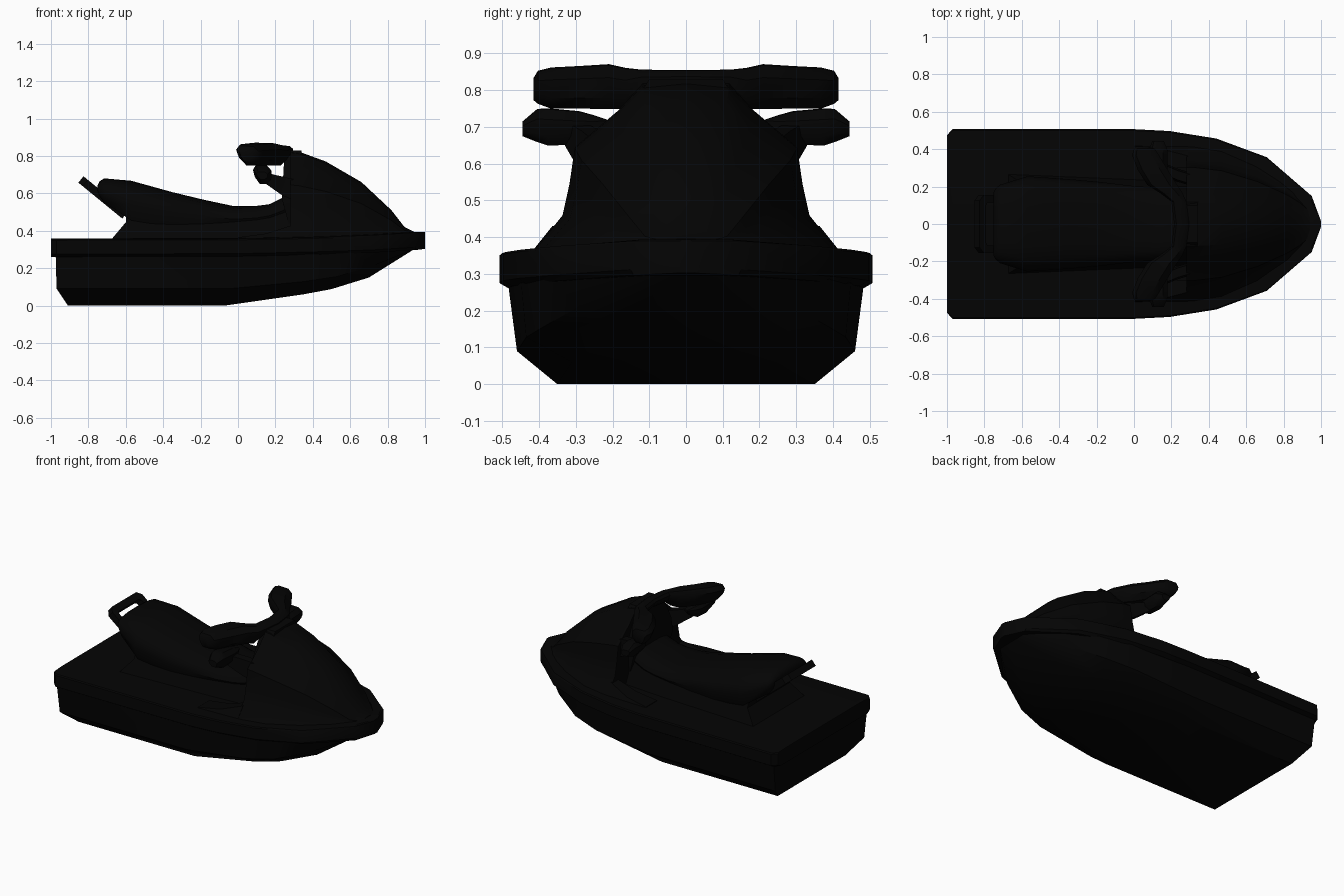
import bpy, bmesh, math
from mathutils import Vector

if "Cube" in bpy.data.objects:
    bpy.data.objects.remove(bpy.data.objects["Cube"])

black = bpy.data.materials.new("matte_black")
black.use_nodes = True
black.diffuse_color = (0.0012, 0.0012, 0.0012, 1)
black.node_tree.nodes["Principled BSDF"].inputs["Base Color"].default_value = (0.0012, 0.0012, 0.0012, 1)


def loft(name, rings, angle=35):
    """Skin closed rings of equal length and cap both ends."""
    bm = bmesh.new()
    rows = [[bm.verts.new(p) for p in ring] for ring in rings]
    n = len(rows[0])
    for a, b in zip(rows, rows[1:]):
        for i in range(n):
            j = (i + 1) % n
            bm.faces.new((a[i], a[j], b[j], b[i]))
    bm.faces.new(rows[0])
    bm.faces.new(rows[-1])
    bmesh.ops.remove_doubles(bm, verts=bm.verts, dist=0.0005)
    bmesh.ops.recalc_face_normals(bm, faces=bm.faces)
    mesh = bpy.data.meshes.new(name)
    bm.to_mesh(mesh)
    bm.free()
    mesh.materials.append(black)
    ob = bpy.data.objects.new(name, mesh)
    bpy.context.collection.objects.link(ob)
    bpy.ops.object.select_all(action='DESELECT')
    ob.select_set(True)
    bpy.context.view_layer.objects.active = ob
    bpy.ops.object.shade_smooth_by_angle(angle=math.radians(angle))
    return ob


def mirrored(half):
    """Close a half section by reflecting it across the centre plane."""
    return half + [(x, -y, z) for x, y, z in reversed(half)]


def wedge(cx, y, cz, rx, rz):
    """Rounded wedge ring facing along y, wider at the top than below."""
    shape = [(-1, .5), (-.7, 1), (.5, .95), (1, .4), (.95, -.5), (.5, -1), (-.25, -1), (-.8, -.25)]
    return [(cx + u * rx, y, cz + v * rz) for u, v in shape]


# Hull: bottom edge, chine and top edge run from stern to bow
bottom = [(-.91, .35, 0), (-.07, .35, 0), (.35, .31, .06), (.5, .27, .088), (.7, .18, .15), (.93, .04, .295)]
chine = [(-.97, .46, .09), (-.05, .46, .09), (.35, .435, .128), (.53, .39, .155), (.72, .29, .212), (.94, .1, .3)]
upper = [(-.975, .485, .28), (0, .485, .285), (.4, .45, .29), (.6, .39, .3), (.77, .29, .31), (.96, .11, .33)]
loft("hull", [mirrored(list(s)) for s in zip(bottom, chine, upper)])

# Deck with thick rim following the plan outline
outline = [(-1, .475, .275, .355), (-.97, .507, .275, .355), (0, .507, .278, .357), (.19, .497, .282, .36),
           (.44, .457, .288, .366), (.71, .357, .297, .376), (.95, .15, .312, .39), (1, .015, .318, .39)]
loft("deck_rim", [mirrored([(x, y * .95, lo - .015), (x, y, lo), (x, y, hi - .006),
                            (x, y * .985, hi), (x, y * .8, hi + .004)])
                  for x, y, lo, hi in outline], 30)

# Hood sections: one profile scaled to each station
profile = [(0, 1), (.28, .975), (.44, .82), (.72, .61), (.755, .4), (.8, .22), (1, 0)]
stations = [(.28, .83, .42, .355), (.32, .825, .42, .355), (.47, .77, .395, .36), (.66, .66, .315, .365),
            (.82, .51, .215, .37), (.89, .42, .155, .375), (.94, .395, .09, .38)]
loft("hood", [mirrored([(x, y * w, base + z * (top - base)) for y, z in profile])
              for x, top, w, base in stations])

# Dash and steering column behind the hood
loft("dash", [mirrored([(back, w, z), (.34, w, z)])
              for z, w, back in [(.42, .19, .275), (.57, .2, .235), (.66, .19, .24), (.75, .15, .245), (.83, .1, .25)]])

# Low wings that carry the hood back along the footwells
for side, label in ((1, "left"), (-1, "right")):
    loft(label + "_hood_wing", [[(x, side * .3, .35), (x, side * .42, .35), (x, side * .415, .363),
                                 (x, side * (.42 - (h - .36) * .8), h), (x, side * .3, h)]
                                for x, h in [(0, .365), (.15, .385), (.29, .43)]])

# Seat pedestal
loft("seat_pedestal", [mirrored([(back, w, z), (.3, w * .85, z)])
                       for back, w, z in [(-.68, .27, .35), (-.6, .22, .445), (-.6, .2, .5)]])

# Long saddle: top height, half width and underside at each station
saddle = [(-.75, .645, .17, .61), (-.74, .665, .19, .585), (-.715, .68, .21, .55), (-.57, .667, .255, .455),
          (-.35, .606, .24, .42), (-.18, .565, .225, .415), (-.02, .531, .205, .415), (.1, .533, .195, .425),
          (.17, .542, .19, .44), (.24, .578, .18, .46), (.3, .61, .17, .5)]
rings = []
for x, top, w, low in saddle:
    h = top - low
    rings.append(mirrored([(x, 0, top), (x, w * .45, top - h * .02), (x, w * .75, top - h * .12),
                           (x, w * .93, top - h * .32), (x, w, top - h * .6), (x, w * .88, low)]))
loft("saddle", rings, 45)

# Grab handle: slanted loop behind the saddle
along, up = Vector((-.77, 0, .63)), Vector((.63, 0, .77))
root = Vector((-.605, 0, .482))
path = [(0, .15), (.275, .155), (.305, .125), (.305, -.125), (.275, -.155), (0, -.15)]
inner = [(0, .115), (.25, .115), (.26, .1), (.26, -.1), (.25, -.115), (0, -.115)]
rings = []
for (d, y), (e, v) in zip(path, inner):
    rings.append([root + along * a + Vector((0, b, 0)) + up * t
                  for a, b, t in ((d, y, -.022), (d, y, .022), (e, v, .022), (e, v, -.022))])
loft("grab_handle", rings, 30)

# Handlebar: thick swept grips either side of a slim centre
grip = [(.04, .415, .803, .03, .03), (.055, .403, .808, .055, .045), (.062, .367, .806, .072, .056),
        (.1, .29, .808, .08, .058), (.15, .21, .81, .08, .061), (.2, .165, .805, .06, .056), (.24, .12, .823, .04, .033)]
bars = grip + [(.255, 0, .825, .04, .03)] + [(x, -y, z, a, b) for x, y, z, a, b in reversed(grip)]
loft("handlebar", [wedge(*b) for b in bars], 40)

# Mirrors hung below the grips, with thick stalks running down to the hood
pod = [(.15, .215, .714, .012, .006), (.142, .25, .704, .034, .028), (.132, .29, .698, .048, .045),
       (.13, .375, .7, .05, .051), (.13, .405, .704, .047, .045), (.128, .445, .695, .03, .02)]
for side, label in ((1, "left"), (-1, "right")):
    loft(label + "_mirror", [wedge(x, side * y, z, a, b) for x, y, z, a, b in pod], 40)
    loft(label + "_mirror_stalk", [[(x, side * (y - .04), z - h), (x, side * (y + .03), z - h),
                                    (x, side * (y + .02), z + h), (x, side * (y - .03), z + h)]
                                   for x, y, z, h in [(.15, .3, .68, .03), (.235, .265, .64, .05), (.32, .24, .61, .06)]])
